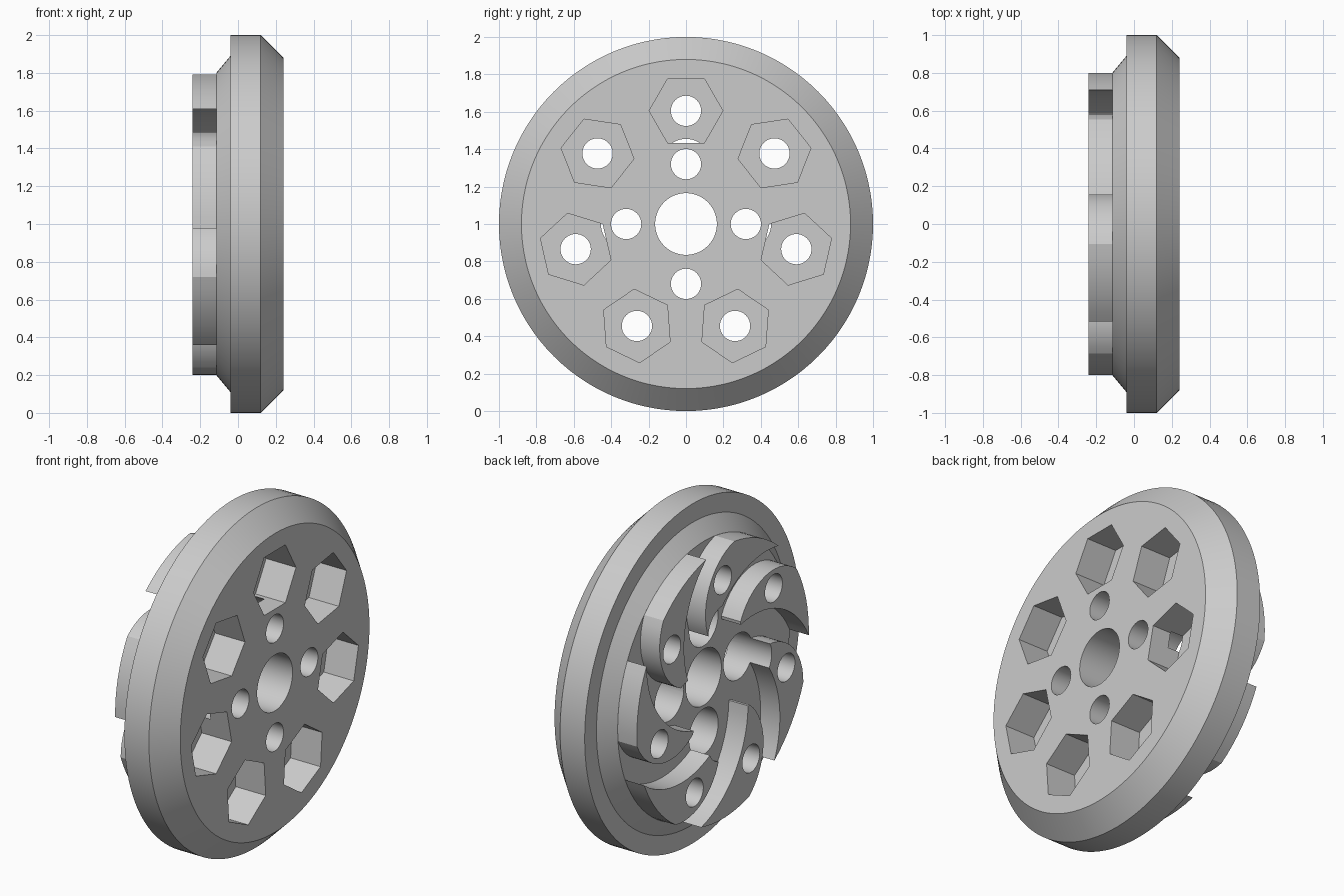
import bpy, bmesh, math
from mathutils import Vector

if "Cube" in bpy.data.objects:
    bpy.data.objects.remove(bpy.data.objects["Cube"])

CZ = 1.0                 # height of the wheel axis (axis runs along x)
N = 7                    # blades and nut pockets
STEP = 2 * math.pi / N
BOLT_R = 0.605

grey = bpy.data.materials.new("light grey")
grey.diffuse_color = (0.6, 0.6, 0.6, 1)
grey.use_nodes = True
grey.node_tree.nodes["Principled BSDF"].inputs["Base Color"].default_value = grey.diffuse_color


def polar(r, a):
    """Point in the wheel plane, angle measured from the top towards +y."""
    return Vector((r * math.sin(a), r * math.cos(a)))


def make_object(name, bm):
    bmesh.ops.recalc_face_normals(bm, faces=bm.faces)
    me = bpy.data.meshes.new(name)
    bm.to_mesh(me)
    bm.free()
    ob = bpy.data.objects.new(name, me)
    me.materials.append(grey)
    bpy.context.collection.objects.link(ob)
    return ob


def prism(bm, pts, x0, x1):
    """Extrude a wheel-plane outline along x."""
    a = [bm.verts.new((x0, p.x, p.y + CZ)) for p in pts]
    b = [bm.verts.new((x1, p.x, p.y + CZ)) for p in pts]
    bm.faces.new(a)
    bm.faces.new(b[::-1])
    for i in range(len(pts)):
        j = (i + 1) % len(pts)
        bm.faces.new((a[i], a[j], b[j], b[i]))


def ring(center, r, n, start=0.0):
    return [center + polar(r, start + 2 * math.pi * i / n) for i in range(n)]


def arc(p, q, s, n=14):
    """Circular arc from p through q to s."""
    d = 2 * (p.x * (q.y - s.y) + q.x * (s.y - p.y) + s.x * (p.y - q.y))
    pp, qq, ss = p.dot(p), q.dot(q), s.dot(s)
    c = Vector(((pp * (q.y - s.y) + qq * (s.y - p.y) + ss * (p.y - q.y)) / d,
                (pp * (s.x - q.x) + qq * (p.x - s.x) + ss * (q.x - p.x)) / d))
    u, m, v = p - c, q - c, s - c
    total = u.angle_signed(m) + m.angle_signed(v)   # clockwise positive
    a0, r = math.atan2(u.y, u.x), u.length
    return [c + r * Vector((math.cos(a0 - total * i / n), math.sin(a0 - total * i / n)))
            for i in range(n + 1)]


def cut(targets, outlines, x0, x1):
    """Subtract a set of separate prisms from the targets."""
    bm = bmesh.new()
    for o in outlines:
        prism(bm, o, x0, x1)
    cutter = make_object("cutter", bm)
    cutter.hide_render = True
    for ob in targets:
        mod = ob.modifiers.new("cut", 'BOOLEAN')
        mod.operation = 'DIFFERENCE'
        mod.solver = 'EXACT'
        mod.object = cutter
        bpy.context.view_layer.objects.active = ob
        bpy.ops.object.modifier_apply(modifier=mod.name)
    bpy.data.objects.remove(cutter)


# Wheel disc: profile turned around the x axis
profile = [(0.24, 0.88), (0.12, 1.0), (-0.04, 1.0), (-0.04, 0.89), (-0.115, 0.80)]
bm = bmesh.new()
SEG = 112
loops = []
for x, r in profile:
    loops.append([bm.verts.new((x, p.x, p.y + CZ)) for p in ring(Vector((0, 0)), r, SEG)])
for a, b in zip(loops, loops[1:]):
    for i in range(SEG):
        j = (i + 1) % SEG
        bm.faces.new((a[i], a[j], b[j], b[i]))
bm.faces.new(loops[0])
bm.faces.new(loops[-1][::-1])
disc = make_object("wheel_disc", bm)

# Curved blades on the back
bm = bmesh.new()
deg = math.radians
for k in range(N):
    t = k * STEP
    tip_a, tip_b = -7.7, -40.3
    convex = arc(polar(0.34, t + deg(22.5)), polar(0.67, t + deg(8)), polar(0.80, t + deg(tip_a)))
    rim = [polar(0.80, t + deg(tip_a + (tip_b - tip_a) * i / 8)) for i in range(1, 8)]
    concave = arc(polar(0.80, t + deg(tip_b)), polar(0.519, t + deg(-7.5)), polar(0.325, t + deg(20.5)))
    prism(bm, convex + rim + concave, -0.24, -0.105)
blades = make_object("blades", bm)

# Holes and pockets
bolts = [polar(BOLT_R, k * STEP) for k in range(N)]
screws = [polar(0.32, k * math.pi / 2) for k in range(4)]
cut([disc], [ring(Vector((0, 0)), 0.165, 64)], -0.5, 0.5)            # shaft bore
cut([disc], [ring(c, 0.081, 40) for c in screws], -0.5, 0.5)         # screw holes
cut([disc, blades], [ring(c, 0.135, 48) for c in screws], -0.5, 0.12)  # screw head recesses
cut([disc, blades], [ring(c, 0.081, 40) for c in bolts], -0.5, 0.5)  # bolt holes
cut([disc], [ring(c, 0.197, 6, k * STEP + math.pi / 6)
             for k, c in enumerate(bolts)], 0.045, 0.5)              # hexagonal nut pockets

# Smooth round walls, keep edges sharp
for ob in (disc, blades):
    bpy.ops.object.select_all(action='DESELECT')
    ob.select_set(True)
    bpy.context.view_layer.objects.active = ob
    bpy.ops.object.shade_smooth_by_angle(angle=deg(25))
